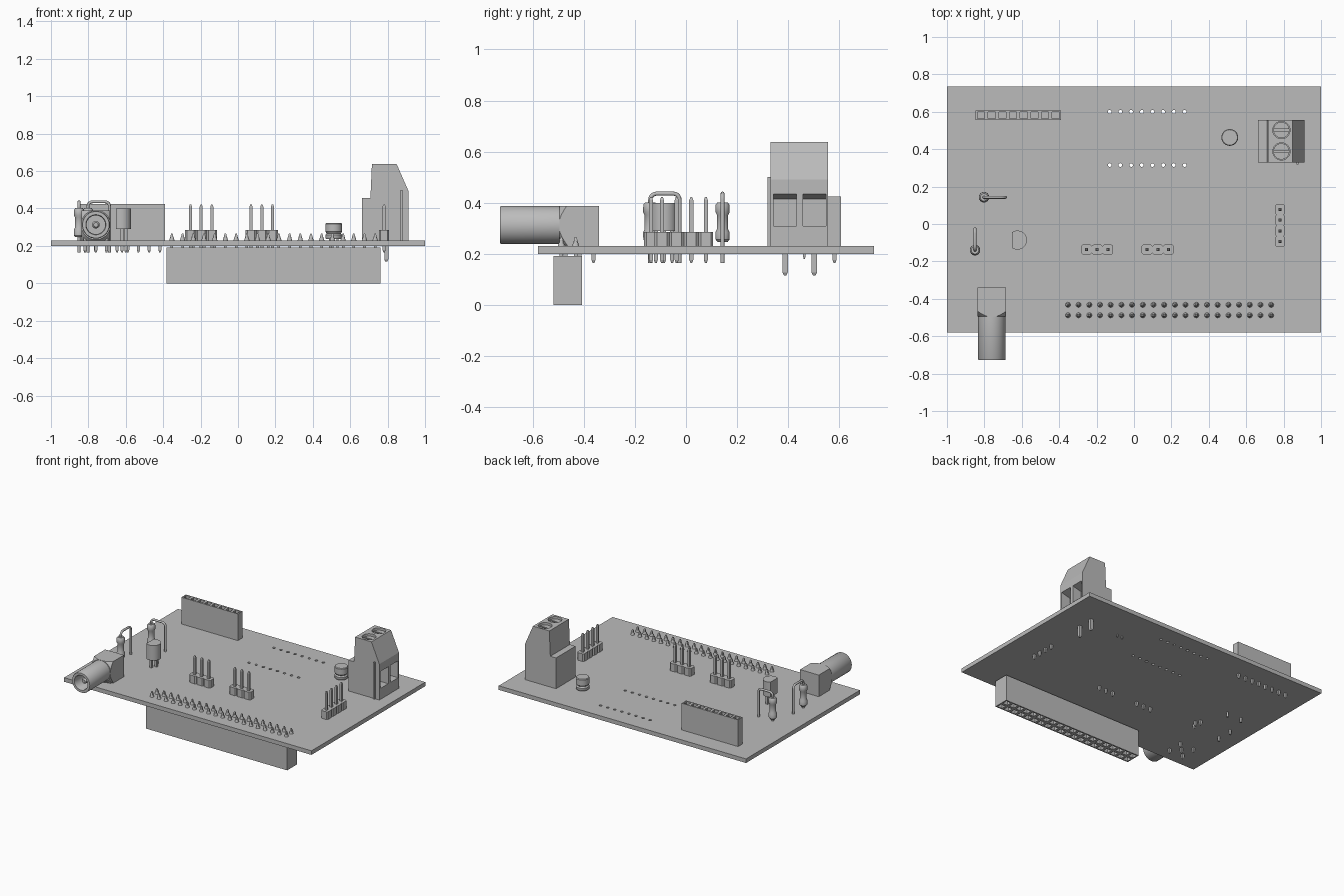
import bpy, bmesh, math
from mathutils import Matrix, Vector

cube = bpy.data.objects.get("Cube")
if cube:
    bpy.data.objects.remove(cube, do_unlink=True)

grey = bpy.data.materials.new("plain_grey")
grey.use_nodes = True
grey.diffuse_color = (0.5, 0.5, 0.5, 1)
grey.node_tree.nodes["Principled BSDF"].inputs["Base Color"].default_value = (0.5, 0.5, 0.5, 1)

TOP = 0.23       # board surface
UNDER = 0.2      # board underside
TAIL = 0.165     # ends of the soldered leads
PITCH = 0.0572


def finish(name, bm, smooth=False):
    bmesh.ops.recalc_face_normals(bm, faces=bm.faces)
    mesh = bpy.data.meshes.new(name)
    bm.to_mesh(mesh)
    bm.free()
    mesh.materials.append(grey)
    obj = bpy.data.objects.new(name, mesh)
    bpy.context.collection.objects.link(obj)
    if smooth:
        bpy.ops.object.select_all(action='DESELECT')
        obj.select_set(True)
        bpy.context.view_layer.objects.active = obj
        bpy.ops.object.shade_smooth_by_angle(angle=math.radians(35))
    return obj


def add_box(bm, lo, hi):
    lo, hi = Vector(lo), Vector(hi)
    m = Matrix.Translation((lo + hi) / 2) @ Matrix.Diagonal((*(hi - lo), 1))
    return bmesh.ops.create_cube(bm, size=1, matrix=m)["verts"]


def add_cone(bm, x, y, z0, z1, r0, r1, sides=24):
    bmesh.ops.create_cone(bm, cap_ends=True, segments=sides, radius1=r0, radius2=r1,
                          depth=z1 - z0, matrix=Matrix.Translation((x, y, (z0 + z1) / 2)))


def add_pin(bm, x, y, z0, z1, r=0.008):
    """Square pin with slightly tapered ends."""
    verts = add_box(bm, (x - r, y - r, z0), (x + r, y + r, z1))
    ends = [f for f in {f for v in verts for f in v.link_faces} if abs(f.normal.z) > 0.5]
    for f in bmesh.ops.extrude_discrete_faces(bm, faces=ends)["faces"]:
        c = f.calc_center_median()
        shift = 0.012 if c.z > (z0 + z1) / 2 else -0.012
        for v in f.verts:
            v.co = c + (v.co - c) * 0.45 + Vector((0, 0, shift))


def add_prism(bm, points, vec):
    face = bm.faces.new([bm.verts.new(p) for p in points])
    ext = bmesh.ops.extrude_face_region(bm, geom=[face])["geom"]
    bmesh.ops.translate(bm, vec=vec, verts=[e for e in ext if isinstance(e, bmesh.types.BMVert)])


def lathe(name, profile, matrix, steps=32):
    bm = bmesh.new()
    verts = [bm.verts.new((r, 0, z)) for r, z in profile]
    edges = [bm.edges.new(pair) for pair in zip(verts, verts[1:])]
    bmesh.ops.spin(bm, geom=verts + edges, axis=(0, 0, 1), cent=(0, 0, 0),
                   angle=math.tau, steps=steps, use_merge=True)
    bmesh.ops.remove_doubles(bm, verts=bm.verts, dist=0.0001)
    bm.transform(matrix)
    return finish(name, bm, True)


def boolean(obj, cutter, operation='DIFFERENCE'):
    mod = obj.modifiers.new("cut", 'BOOLEAN')
    mod.operation, mod.object, mod.solver = operation, cutter, 'EXACT'
    bpy.context.view_layer.update()
    deps = bpy.context.evaluated_depsgraph_get()
    mesh = bpy.data.meshes.new_from_object(obj.evaluated_get(deps))
    obj.modifiers.clear()
    obj.data = mesh
    bpy.data.objects.remove(cutter, do_unlink=True)


def socket_strip(name, nx, ny, cx, cy, width, length, face_z, back_z):
    """Block with a grid of square holes sunk into the face at face_z."""
    bm = bmesh.new()
    grid = [[bm.verts.new((cx + width * (i / nx - 0.5), cy + length * (j / ny - 0.5), face_z))
             for j in range(ny + 1)] for i in range(nx + 1)]
    cells = [bm.faces.new((grid[i][j], grid[i + 1][j], grid[i + 1][j + 1], grid[i][j + 1]))
             for i in range(nx) for j in range(ny)]
    rim = [e for e in bm.edges if e.is_boundary]
    ext = bmesh.ops.extrude_edge_only(bm, edges=rim)["geom"]
    for v in (e for e in ext if isinstance(e, bmesh.types.BMVert)):
        v.co.z = back_z
    bmesh.ops.contextual_create(bm, geom=[e for e in ext if isinstance(e, bmesh.types.BMEdge)])
    bmesh.ops.inset_individual(bm, faces=cells, thickness=0.013)
    sunk = bmesh.ops.extrude_discrete_faces(bm, faces=cells)["faces"]
    for f in sunk:
        for v in f.verts:
            v.co.z += (back_z - face_z) * 0.6
    return finish(name, bm)


def pin_header(name, cx, cy, count, along_y=False):
    body, pins = bmesh.new(), bmesh.new()
    h, c = 0.0275, 0.009
    outline = [(-h, -h + c), (-h + c, -h), (h - c, -h), (h, -h + c),
               (h, h - c), (h - c, h), (-h + c, h), (-h, h - c)]
    for i in range(count):
        d = (i - (count - 1) / 2) * PITCH
        x, y = (cx, cy + d) if along_y else (cx + d, cy)
        sx, sy = (1, PITCH / 2 / h) if along_y else (PITCH / 2 / h, 1)
        add_prism(body, [(x + px * sx, y + py * sy, TOP) for px, py in outline], (0, 0, 0.056))
        add_pin(pins, x, y, TAIL + 0.012, 0.41)
    finish(name + "_body", body)
    finish(name + "_pins", pins)


def resistor(name, x, y, dx, dy):
    """Upright resistor whose top lead loops over and down to the board."""
    lathe(name + "_body", [(0, 0.247), (0.02, 0.247), (0.027, 0.256), (0.028, 0.285),
                           (0.022, 0.297), (0.022, 0.352), (0.028, 0.364), (0.027, 0.392),
                           (0.02, 0.402), (0, 0.402)], Matrix.Translation((x, y, 0)), 24)
    span, peak, bend = math.hypot(dx, dy), 0.436, 0.025
    path = [(0, TAIL)]
    for centre, start in ((bend, math.pi), (span - bend, math.pi / 2)):
        for k in range(6):
            a = start - k * math.pi / 10
            path.append((centre + bend * math.cos(a), peak - bend + bend * math.sin(a)))
    path.append((span, TAIL))
    curve = bpy.data.curves.new(name + "_lead", 'CURVE')
    curve.dimensions, curve.bevel_depth = '3D', 0.008
    curve.bevel_resolution, curve.use_fill_caps = 2, True
    spline = curve.splines.new('POLY')
    spline.points.add(len(path) - 1)
    for p, (t, z) in zip(spline.points, path):
        p.co = (x + dx * t / span, y + dy * t / span, z, 1)
    curve.materials.append(grey)
    bpy.context.collection.objects.link(bpy.data.objects.new(name + "_lead", curve))


# Board with two rows of drilled holes
bm = bmesh.new()
add_box(bm, (-1, -0.58, UNDER), (1, 0.735, TOP))
board = finish("circuit_board", bm)
bm = bmesh.new()
for row in (0.6, 0.315):
    for i in range(8):
        add_cone(bm, -0.13 + i * PITCH, row, 0.1, 0.3, 0.01, 0.01, 12)
boolean(board, finish("drill", bm))

# Long double-row socket below the board, its pins soldered on top
socket_strip("lower_socket", 20, 2, 0.19, -0.463, 1.142, 0.112, 0.0, 0.192)
bm = bmesh.new()
for i in range(20):
    for row in (-0.435, -0.491):
        x = 0.19 + (i - 9.5) * PITCH
        add_cone(bm, x, row + 0.003, TOP, 0.25, 0.014, 0.008, 12)
        add_pin(bm, x, row + 0.003, 0.18, 0.255, 0.007)
finish("lower_socket_pins", bm)

# Single-row socket at the back
socket_strip("back_socket", 8, 1, -0.618, 0.581, 0.457, 0.052, 0.425, TOP)
bm = bmesh.new()
for i in range(8):
    add_pin(bm, -0.618 + (i - 3.5) * PITCH, 0.581, TAIL + 0.012, TOP)
finish("back_socket_pins", bm)

# Pin headers
pin_header("front_header_right", -0.197, -0.137, 3)
pin_header("front_header_left", 0.127, -0.137, 3)
pin_header("side_header", 0.781, -0.008, 4, True)

# Upright resistors
resistor("rear_resistor", -0.802, 0.143, 0.115, 0)
resistor("front_resistor", -0.85, -0.14, 0, 0.115)

# Transistor: round body with one flat side, on three legs
bm = bmesh.new()
arc = [math.radians(-125 + 250 * k / 20) for k in range(21)]
add_prism(bm, [(-0.623 + 0.051 * math.cos(a), -0.086 + 0.051 * math.sin(a), 0.29) for a in arc],
          (0, 0, 0.11))
finish("transistor_body", bm, True)
bm = bmesh.new()
for k in (-1, 0, 1):
    add_pin(bm, -0.62 + (0.02 if k == 0 else 0), -0.086 + k * 0.032, TAIL + 0.012, 0.29)
finish("transistor_legs", bm)

# Small can capacitor with a crimped waist
lathe("capacitor", [(0, 0.237), (0.042, 0.237), (0.045, 0.242), (0.045, 0.258), (0.038, 0.267),
                    (0.045, 0.276), (0.045, 0.318), (0.041, 0.323), (0, 0.323)],
      Matrix.Translation((0.512, 0.463, 0)))
bm = bmesh.new()
for s in (-1, 1):
    add_pin(bm, 0.512 + s * 0.02, 0.463, 0.192, 0.25, 0.005)
finish("capacitor_leads", bm)

# Screw terminal: stepped housing with wire openings and screw wells
bm = bmesh.new()
profile = [(0.662, TOP), (0.662, 0.455), (0.708, 0.455), (0.716, 0.638), (0.848, 0.638),
           (0.912, 0.492), (0.912, TOP)]
add_prism(bm, [(x, 0.33, z) for x, z in profile], (0, 0.226, 0))
add_box(bm, (0.87, 0.319, TOP), (0.88, 0.335, 0.5))
terminal = finish("terminal_housing", bm)
screw_rows = (0.388, 0.502)
wells, screws, legs = bmesh.new(), bmesh.new(), bmesh.new()
for y in screw_rows:
    opening = [(0.95, 0.31), (0.95, 0.434), (0.912, 0.434), (0.84, 0.415), (0.84, 0.31)]
    add_prism(wells, [(x, y - 0.045, z) for x, z in opening], (0, 0.09, 0))
    add_cone(wells, 0.788, y, 0.59, 0.7, 0.046, 0.046, 32)
    add_cone(screws, 0.788, y, 0.57, 0.622, 0.043, 0.043, 32)
    add_pin(legs, 0.793, y, 0.128, TOP, 0.011)
boolean(terminal, finish("well_cutter", wells))
screw_obj = finish("terminal_screws", screws)
bm = bmesh.new()
for y in screw_rows:
    add_box(bm, (0.73, y - 0.006, 0.605), (0.85, y + 0.006, 0.65))
boolean(screw_obj, finish("slot_cutter", bm))
finish("terminal_legs", legs)

# Coaxial jack: chamfered block, hollow barrel and solder legs
bm = bmesh.new()
add_box(bm, (-0.836, -0.495, TOP), (-0.684, -0.34, 0.388))
jack = finish("jack_block", bm)
bm = bmesh.new()
bmesh.ops.create_cone(bm, cap_ends=True, segments=48, radius1=0.24, radius2=0.078, depth=0.162,
                      matrix=Matrix.Translation((-0.76, -0.415, 0.312))
                      @ Matrix.Rotation(math.pi / 2, 4, 'X'))
boolean(jack, finish("cone_cutter", bm), 'INTERSECT')
lathe("jack_barrel", [(0, 0), (0.074, 0), (0.074, 0.233), (0.071, 0.238), (0.054, 0.238),
                      (0.05, 0.23), (0.05, 0.06), (0.02, 0.06), (0.02, 0.2), (0.012, 0.21),
                      (0, 0.21)],
      Matrix.Translation((-0.76, -0.49, 0.313)) @ Matrix.Rotation(math.pi / 2, 4, 'X'), 48)
bm = bmesh.new()
for dx, dy in ((0, 0), (-1, -1), (-1, 1), (1, -1), (1, 1)):
    add_pin(bm, -0.76 + dx * 0.057, -0.417 + dy * 0.055, TAIL + 0.012, 0.25)
finish("jack_legs", bm)
